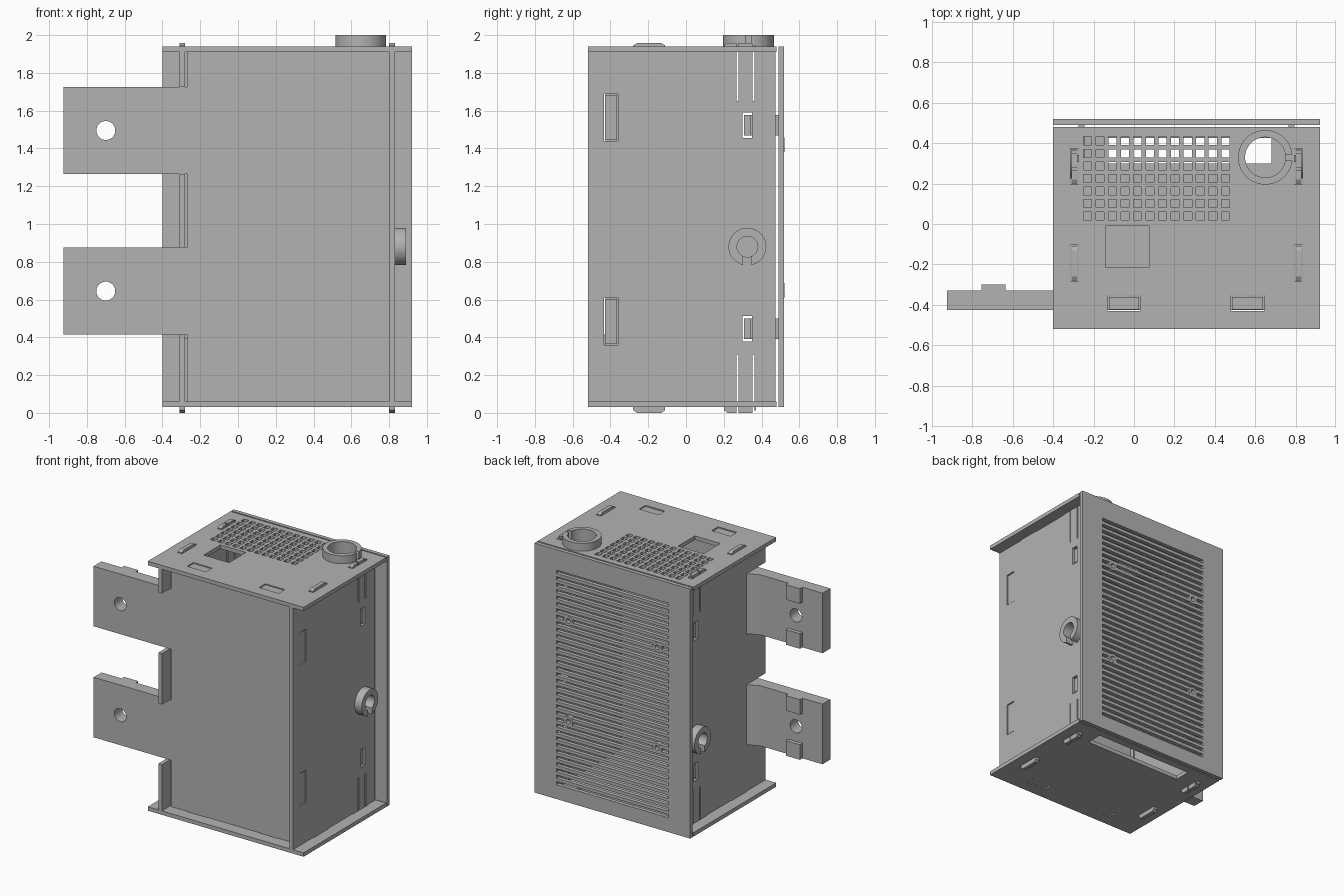
import bpy, bmesh, math
from mathutils import Matrix, Vector

cube = bpy.data.objects.get("Cube")
if cube:
    bpy.data.objects.remove(cube, do_unlink=True)

grey = bpy.data.materials.new("plain grey")
grey.use_nodes = True
grey.diffuse_color = (0.45, 0.45, 0.45, 1)
grey.node_tree.nodes["Principled BSDF"].inputs["Base Color"].default_value = (0.45, 0.45, 0.45, 1)


def box(x0, x1, y0, y1, z0, z1):
    def add(bm):
        size = Matrix.Diagonal((x1 - x0, y1 - y0, z1 - z0, 1))
        mid = Matrix.Translation(((x0 + x1) / 2, (y0 + y1) / 2, (z0 + z1) / 2))
        bmesh.ops.create_cube(bm, size=1, matrix=mid @ size)
    return add


def rod(centre, r, length, axis):
    def add(bm):
        turn = Vector((0, 0, 1)).rotation_difference(Vector(axis)).to_matrix().to_4x4()
        bmesh.ops.create_cone(bm, cap_ends=True, segments=48, radius1=r, radius2=r,
                              depth=length, matrix=Matrix.Translation(centre) @ turn)
    return add


def prism(points, offset):
    """Extrude a flat outline along offset."""
    def add(bm):
        face = bm.faces.new([bm.verts.new(p) for p in points])
        out = bmesh.ops.extrude_face_region(bm, geom=[face])
        verts = [v for v in out["geom"] if isinstance(v, bmesh.types.BMVert)]
        bmesh.ops.translate(bm, verts=verts, vec=offset)
        bmesh.ops.recalc_face_normals(bm, faces=bm.faces[-len(points) - 2:])
    return add


def part(name, *shapes):
    bm = bmesh.new()
    for shape in shapes:
        shape(bm)
    mesh = bpy.data.meshes.new(name)
    bm.to_mesh(mesh)
    bm.free()
    mesh.materials.append(grey)
    obj = bpy.data.objects.new(name, mesh)
    bpy.context.collection.objects.link(obj)
    return obj


def cut(obj, *shapes):
    tool = part("cutter", *shapes)
    tool.hide_render = True
    mod = obj.modifiers.new("cut", "BOOLEAN")
    mod.operation, mod.solver, mod.object = "DIFFERENCE", "EXACT", tool
    bpy.context.view_layer.objects.active = obj
    bpy.ops.object.modifier_apply(modifier=mod.name)
    bpy.data.objects.remove(tool, do_unlink=True)


def smooth(obj):
    bpy.ops.object.select_all(action="DESELECT")
    obj.select_set(True)
    bpy.context.view_layer.objects.active = obj
    bpy.ops.object.shade_smooth_by_angle()


LEFT, RIGHT = -0.4, 0.92          # outer width of the case
FRONT, REAR = -0.52, 0.48
LOW, HIGH = 0.03, 1.94            # outer faces of the end plates
T = 0.03                          # sheet thickness
WALLS = (-0.295, 0.815)           # side wall centres
TABS = ((-0.28, -0.11), (0.2, 0.37))
PANEL_TABS = ((-0.13, 0.03), (0.48, 0.645))
ARMS = ((0.415, 0.875), (1.265, 1.725))
TOP_HOLE = Vector((0.65, 0.33, HIGH))

# End plates with slots for the wall and panel tabs
for name, z in (("bottom_plate", LOW), ("top_plate", HIGH - T)):
    plate = part(name, box(LEFT, RIGHT, FRONT, REAR, z, z + T))
    a, b = z - T, z + 2 * T
    slots = [box(w - 0.02, w + 0.02, y0 - 0.005, y1 + 0.005, a, b) for w in WALLS for y0, y1 in TABS]
    slots += [box(x0, x1, -0.43, -0.355, a, b) for x0, x1 in PANEL_TABS]
    cut(plate, *slots)
    if z == LOW:
        cut(plate, box(-0.15, 0.68, 0.3, 0.425, a, b))
    else:
        pitch, half = 0.062, 0.02
        cut(plate, *[box(x - half, x + half, y - half, y + half, a, b)
                     for x in (-0.23 + pitch * i for i in range(12))
                     for y in (0.04 + pitch * j for j in range(7))])
        cut(plate, box(-0.14, 0.075, -0.215, -0.01, a, b), rod(TOP_HOLE, 0.1, 0.2, (0, 0, 1)))

# Side walls with snap tabs, slits, hook windows and cable holes
for name, w, hole_z in (("right_wall", WALLS[0], 0.7), ("left_wall", WALLS[1], 0.88)):
    x0, x1 = w - T / 2, w + T / 2
    a, b = w - 0.1, w + 0.1
    wall = part(name, box(x0, x1, FRONT, REAR - 0.005, LOW + T, HIGH - T))
    tabs = []
    for y0, y1 in TABS:
        for edge, tip in ((HIGH - T, 1.957), (LOW + T, 0.0)):
            shoulder = edge + (tip - edge) * 0.75
            tabs.append(prism([(x0, y0, edge), (x0, y1, edge), (x0, y1, shoulder), (x0, y1 - 0.02, tip),
                               (x0, y0 + 0.02, tip), (x0, y0, shoulder)], (T, 0, 0)))
    tab_obj = part(name + "_tabs", *tabs)
    slits = [box(a, b, y, y + 0.01, z0, z1) for y in (0.268, 0.352)
             for z0, z1 in ((-0.1, 0.31), (1.65, 2.1))]
    cut(wall, *slits)
    cut(tab_obj, *slits)
    windows = [box(a, b, 0.3, 0.35, z, z + 0.135) for z in (0.377, 1.455)]
    if name == "left_wall":
        windows += [box(a, b, -0.435, -0.36, z, z + 0.25) for z in (0.36, 1.44)]
    else:
        windows += [box(a, b, FRONT - 0.1, -0.33, z0, z1) for z0, z1 in ARMS]
    centre = Vector((w, 0.325, hole_z))
    cut(wall, *windows, rod(centre, 0.055, 0.2, (1, 0, 0)))

    # Split cable ring on the outside of the wall
    side = -1 if name == "right_wall" else 1
    mid = centre + Vector((side * (T / 2 + 0.03), 0, 0))
    ring = part(name + "_cable_ring", rod(mid, 0.1, 0.06, (1, 0, 0)))
    cut(ring, rod(mid, 0.055, 0.3, (1, 0, 0)))
    cut(ring, box(mid.x - 0.1, mid.x + 0.1, 0.302, 0.348, hole_z - 0.2, hole_z))
    smooth(ring)

# Split cable ring on the top
mid = TOP_HOLE + Vector((0, 0, 0.03))
ring = part("top_cable_ring", rod(mid, 0.135, 0.06, (0, 0, 1)))
cut(ring, rod(mid, 0.1, 0.3, (0, 0, 1)))
cut(ring, box(mid.x, mid.x + 0.2, mid.y - 0.015, mid.y + 0.015, 1.9, 2.1))
smooth(ring)

# Recessed front panel with locating tabs
panel = [box(-0.27, 0.8, -0.425, -0.36, LOW + T, HIGH - T)]
panel += [box(x0 + 0.006, x1 - 0.006, -0.424, -0.361, *zs) for x0, x1 in PANEL_TABS
          for zs in ((LOW + 0.005, LOW + T), (HIGH - T, HIGH - 0.005))]
panel += [box(0.8, 0.825, -0.43, -0.365, z + 0.006, z + 0.244) for z in (0.36, 1.44)]
part("front_panel", *panel)

# Mounting arms with screw holes, clip blocks and root gussets
for i, (z0, z1) in enumerate(ARMS):
    arm = part(f"mounting_arm_{i + 1}", box(-0.925, -0.27, -0.425, -0.33, z0, z1))
    cut(arm, rod((-0.7, -0.38, (z0 + z1) / 2), 0.05, 0.4, (0, 1, 0)))
    smooth(arm)
    part(f"arm_clips_{i + 1}", *[box(-0.755, -0.635, -0.33, -0.3, z, z + 0.115) for z in (z0, z1 - 0.115)])
    part(f"arm_gusset_{i + 1}", prism([(-0.31, -0.33, z0), (-0.4, -0.33, z0), (-0.31, -0.29, z0)],
                                      (0, 0, z1 - z0)))

# Louvred back plate
back = part("back_plate", box(LEFT, RIGHT, 0.49, 0.52, LOW, HIGH))
cut(back, *[box(-0.215, 0.735, 0.4, 0.6, z, z + 0.025) for z in (0.14 + 0.049 * i for i in range(34))])
bosses = [Vector((x, 0.505, z)) for x in (-0.12, 0.634) for z in (0.65, 1.42)]
cut(back, *[rod(p, 0.032, 0.2, (0, 1, 0)) for p in bosses])
rings = part("fan_screw_bosses", *[rod(p, 0.038, 0.032, (0, 1, 0)) for p in bosses])
cut(rings, *[rod(p, 0.018, 0.2, (0, 1, 0)) for p in bosses])
smooth(rings)

# Hooks that hold the back plate in the side walls
hooks = []
for x, side in ((-0.26, -1), (0.78, 1)):
    for z in (0.39, 1.468):
        hooks.append(box(x - 0.015, x + 0.015, 0.308, 0.49, z, z + 0.11))
        tip = sorted((x + side * 0.015, x + side * 0.04))
        hooks.append(box(*tip, 0.308, 0.342, z, z + 0.11))
part("back_plate_hooks", *hooks)
